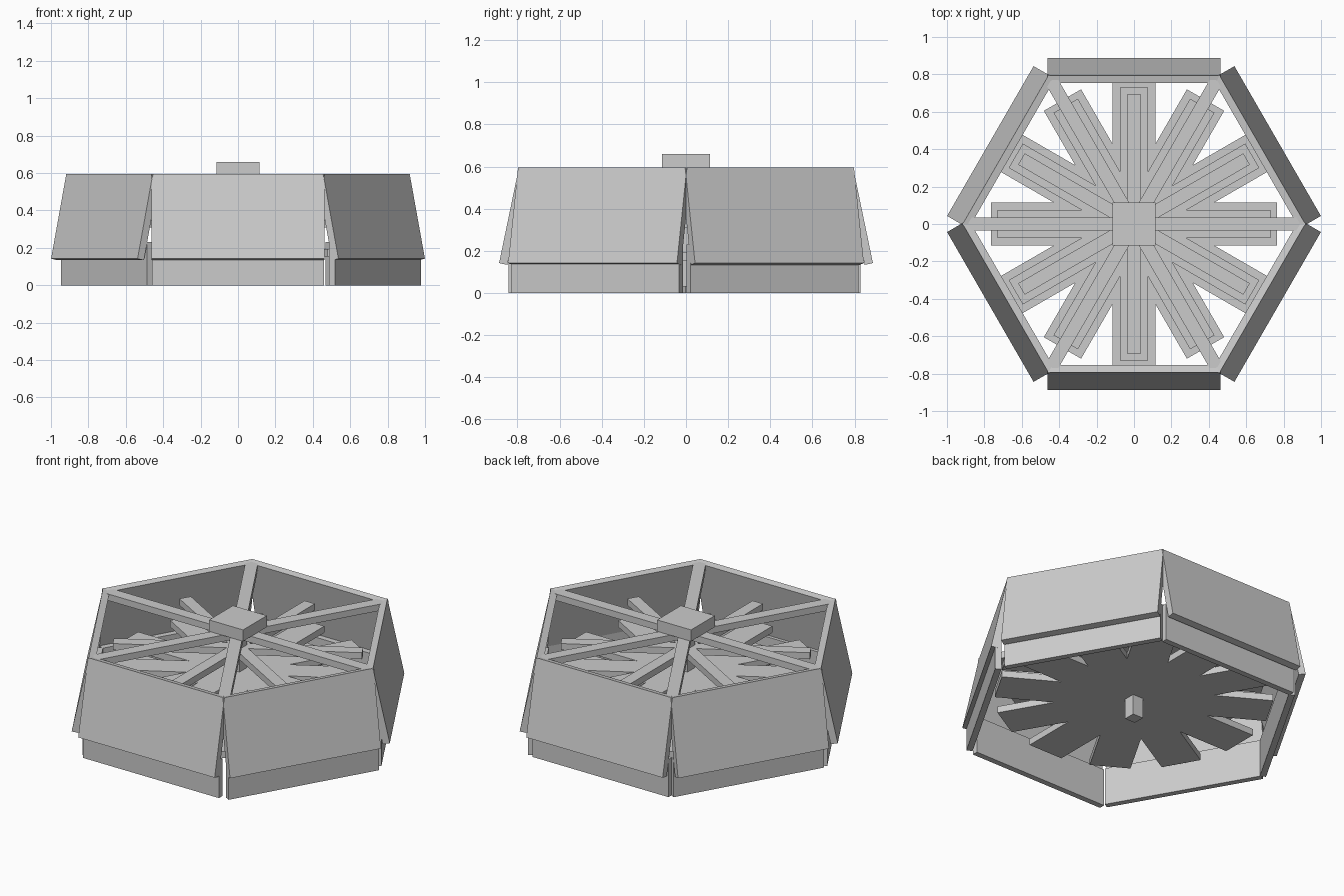
import bpy
from math import radians, cos, sin, atan2, hypot
from mathutils import Matrix, Vector

if "Cube" in bpy.data.objects:
    bpy.data.objects.remove(bpy.data.objects["Cube"])


def box(name, size, matrix):
    bpy.ops.mesh.primitive_cube_add(size=1)
    ob = bpy.context.object
    ob.name = name
    ob.data.transform(matrix @ Matrix.Diagonal((*size, 1)))
    return ob


def turn(deg):
    return Matrix.Rotation(radians(deg), 4, 'Z')


def at(x, y, z):
    return Matrix.Translation((x, y, z))


# Six sloped upper panels
top_r, bottom_r, z_low, z_high, t = 0.793, 0.887, 0.142, 0.595, 0.04
tilt = atan2(bottom_r - top_r, z_high - z_low)
length = hypot(bottom_r - top_r, z_high - z_low)
mid = Vector(((top_r + bottom_r) / 2, 0, (z_low + z_high) / 2))
mid -= Vector((cos(tilt), 0, sin(tilt))) * t / 2
slope = Matrix.Translation(mid) @ Matrix.Rotation(-tilt, 4, 'Y')
for i in range(6):
    box(f"upper_panel_{i}", (t, 0.925, length), turn(30 + 60 * i) @ slope)

# Six upright lower walls, set slightly unevenly
wall_r = {30: 0.84, 90: 0.828, 150: 0.826, 210: 0.828, 270: 0.843, 330: 0.864}
for a, r in wall_r.items():
    box(f"lower_wall_{a}", (0.035, 0.922, 0.23), turn(a) @ at(r - 0.0175, 0, 0.115))

# Stacked tiers of arms, narrowing upwards (the top tier skips the corners)
tiers = [("bottom", 0.23, 0.765, 0.155, 0.195, range(0, 360, 30)),
         ("middle", 0.15, 0.73, 0.31, 0.35, range(0, 360, 30)),
         ("top", 0.07, 0.695, 0.45, 0.49, range(30, 360, 60))]
for tier, w, reach, z0, z1, angles in tiers:
    for a in angles:
        box(f"{tier}_arm_{a}", (reach, w, z1 - z0),
            turn(a) @ at(reach / 2, 0, (z0 + z1) / 2))

# Beams from the hub to the six corners
for a in range(0, 360, 60):
    box(f"corner_beam_{a}", (0.885, 0.07, 0.04), turn(a) @ at(0.4425, 0, 0.57))

# Hub block and central post
box("hub_block", (0.23, 0.23, 0.07), at(0, 0, 0.625))
box("central_post", (0.07, 0.07, 0.57), at(0, 0, 0.315))
